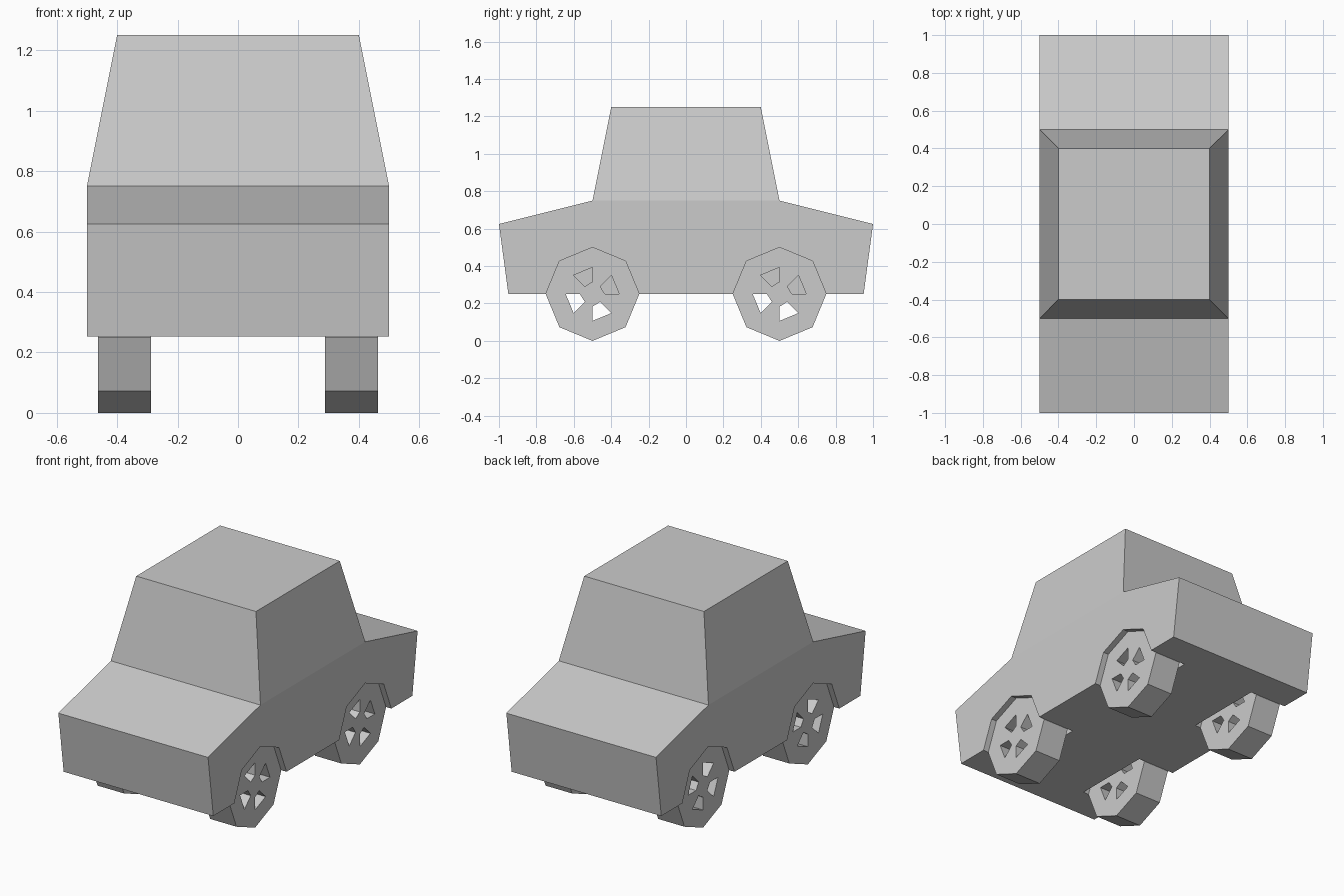
import bpy, bmesh
from math import sin, cos, pi
from mathutils import Vector

if "Cube" in bpy.data.objects:
    bpy.data.objects.remove(bpy.data.objects["Cube"])


def prism(name, profile, x0, x1, cabin=False):
    """Extrude a closed (y, z) profile from x0 to x1."""
    bm = bmesh.new()
    base = bm.faces.new([bm.verts.new((x0, y, z)) for y, z in profile])
    ext = bmesh.ops.extrude_face_region(bm, geom=[base])["geom"]
    for v in ext:
        if isinstance(v, bmesh.types.BMVert):
            v.co.x = x1
    bmesh.ops.recalc_face_normals(bm, faces=bm.faces)
    if cabin:
        # cabin grows out of the flat deck, tapering to the roof
        deck = max(bm.faces, key=lambda f: f.calc_center_median().z)
        roof = bmesh.ops.extrude_face_region(bm, geom=[deck])["geom"]
        bmesh.ops.delete(bm, geom=[deck], context="FACES_ONLY")
        for v in roof:
            if isinstance(v, bmesh.types.BMVert):
                v.co = Vector((v.co.x * 0.8, v.co.y * 0.8, 1.25))
        bmesh.ops.recalc_face_normals(bm, faces=bm.faces)
    me = bpy.data.meshes.new(name)
    bm.to_mesh(me)
    bm.free()
    ob = bpy.data.objects.new(name, me)
    bpy.context.collection.objects.link(ob)
    return ob


def cut(target, cutter):
    cutter.hide_render = True
    cutter.hide_set(True)
    mod = target.modifiers.new("cut", "BOOLEAN")
    mod.operation = "DIFFERENCE"
    mod.solver = "EXACT"
    mod.object = cutter


def polar(cy, cz, r, eighth):
    a = eighth * pi / 4
    return (cy + r * cos(a), cz + r * sin(a))


# body with cabin
body = prism("body", [(-1, 0.625), (-0.95, 0.252), (0.95, 0.252),
                      (1, 0.625), (0.5, 0.75), (-0.5, 0.75)],
             -0.5, 0.5, cabin=True)

for side, s in (("right", 1), ("left", -1)):
    for end, y in (("front", -0.5), ("back", 0.5)):
        octagon = [polar(y, 0.25, 0.25, i) for i in range(8)]
        # wheel well
        cut(body, prism(f"{end}_{side}_well_cutter", octagon, s * 0.25, s * 0.6))
        # octagonal wheel with four spoke openings
        wheel = prism(f"{end}_{side}_wheel", octagon, s * 0.288, s * 0.464)
        for k in range(0, 8, 2):
            hole = [polar(y, 0.25, r, k + e)
                    for r, e in ((0.143, 0), (0.143, 1), (0.058, 1), (0.067, 0))]
            cut(wheel, prism(f"{end}_{side}_hole_cutter_{k // 2}", hole,
                             s * 0.2, s * 0.6))
